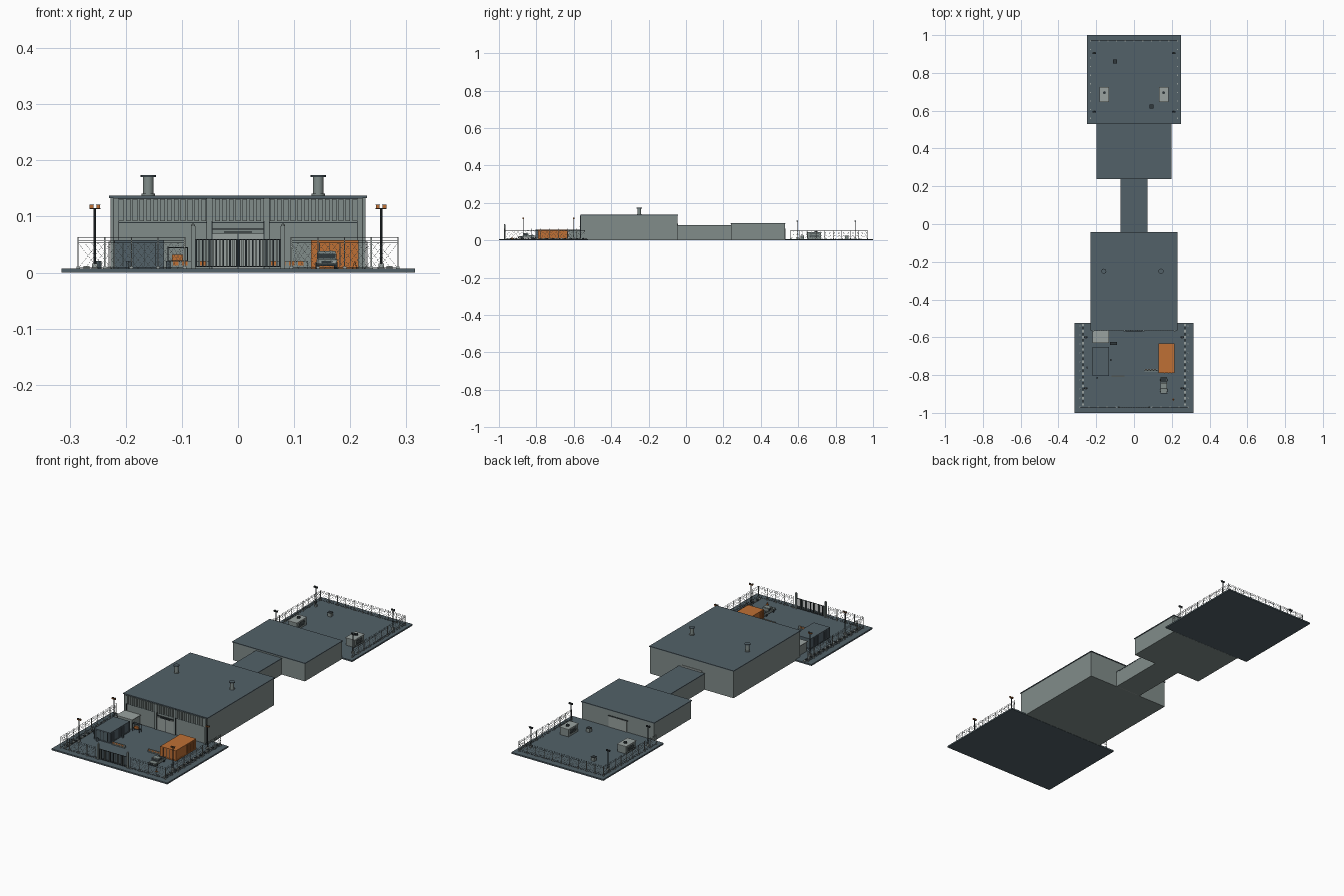
import bpy, bmesh
from mathutils import Vector, Matrix

cube = bpy.data.objects.get("Cube")
if cube:
    bpy.data.objects.remove(cube)


def material(name, r, g, b):
    m = bpy.data.materials.new(name)
    m.use_nodes = True
    m.diffuse_color = (r, g, b, 1)
    bsdf = next(n for n in m.node_tree.nodes if n.type == 'BSDF_PRINCIPLED')
    bsdf.inputs["Base Color"].default_value = (r, g, b, 1)
    return m


SLATE = material("slate", .085, .12, .14)
WALL = material("wall grey", .22, .265, .255)
LIGHT = material("light grey", .32, .36, .35)
DARK = material("dark metal", .03, .04, .045)
ORANGE = material("orange", .52, .16, .035)


class Part:
    """Collects boxes, bars and cylinders into one object."""

    def __init__(self, name, *mats):
        self.name, self.mats, self.bm = name, mats, bmesh.new()

    def paint(self, verts, slot):
        for f in {f for v in verts for f in v.link_faces}:
            f.material_index = slot

    def box(self, x0, x1, y0, y1, z0, z1, slot=0):
        mid = Vector((x0 + x1, y0 + y1, z0 + z1)) / 2
        m = Matrix.Translation(mid) @ Matrix.Diagonal((x1 - x0, y1 - y0, z1 - z0, 1))
        self.paint(bmesh.ops.create_cube(self.bm, size=1, matrix=m)["verts"], slot)
        return self

    def bar(self, a, b, w, slot=0):
        a, b = Vector(a), Vector(b)
        d = b - a
        m = (Matrix.Translation((a + b) / 2) @ d.to_track_quat('Z', 'X').to_matrix().to_4x4()
             @ Matrix.Diagonal((w, w, d.length, 1)))
        self.paint(bmesh.ops.create_cube(self.bm, size=1, matrix=m)["verts"], slot)
        return self

    def cyl(self, x, y, z0, z1, r, r2=None, n=16, axis='Z', slot=0):
        m = Matrix.Translation((x, y, (z0 + z1) / 2))
        if axis == 'X':
            m = Matrix.Translation((x, y, z0)) @ Matrix.Rotation(1.5708, 4, 'Y')
        v = bmesh.ops.create_cone(self.bm, cap_ends=True, segments=n, radius1=r,
                                  radius2=r if r2 is None else r2, depth=abs(z1 - z0), matrix=m)
        self.paint(v["verts"], slot)
        return self

    def done(self, smooth=False):
        me = bpy.data.meshes.new(self.name)
        self.bm.to_mesh(me)
        self.bm.free()
        ob = bpy.data.objects.new(self.name, me)
        bpy.context.collection.objects.link(ob)
        for m in self.mats:
            me.materials.append(m)
        if smooth:
            bpy.ops.object.select_all(action='DESELECT')
            ob.select_set(True)
            bpy.context.view_layer.objects.active = ob
            bpy.ops.object.shade_smooth_by_angle()
        return ob


def steps(a, b, n):
    return [a + (b - a) * i / n for i in range(n + 1)]


G = .007  # ground level of the yards

# Yard slabs
Part("front_yard", SLATE).box(-.315, .315, -1, -.525, 0, G).done()
Part("rear_yard", SLATE).box(-.25, .25, .53, 1, 0, G).done()

# Buildings with overhanging roofs
for name, hw, y0, y1, h, lip in (("main_hall", .227, -.562, -.045, .133, .003),
                                 ("corridor", .07, -.045, .24, .078, .001),
                                 ("rear_hall", .196, .24, .528, .088, .003)):
    Part(name + "_walls", WALL).box(-hw, hw, y0, y1, .001, h).done()
    Part(name + "_roof", SLATE).box(-hw - lip, hw + lip, y0 - lip, y1 + lip, h, h + .004).done()

# Main hall facade
F = -.562
ribs = Part("facade_ribs", WALL)
for x in steps(-.208, .208, 34):
    ribs.box(x - .0042, x + .0042, F - .005, F, .092, .131)
ribs.done()
trim = Part("facade_trim", DARK, WALL)
trim.box(-.22, .22, F - .002, F, .088, .0905).box(-.22, .22, F - .002, F, .131, .133)
for x in (-.217, -.051, .051, .217):
    trim.box(x - .004, x + .004, F - .006, F, G, .133, 1)
    for s in (-1, 1):
        trim.box(x + s * .0045 - .0008, x + s * .0045 + .0008, F - .005, F, G, .133)
trim.box(-.045, .045, F - .006, F, .077, .0785).box(-.025, .025, F - .008, F, .071, .0735)
trim.done()
Part("hall_door", LIGHT, DARK).box(-.046, .046, F - .003, F, G, .07).box(
    -.001, .001, F - .004, F, G, .07, 1).done()
Part("hall_back_door", LIGHT).box(-.055, .055, -.045, -.042, .001, .09).done()
Part("rear_hall_door", LIGHT, DARK).box(-.05, .05, .528, .532, G, .06).box(
    -.054, .054, .528, .531, .06, .063, 1).done()

# Roof chimneys
for x in (-.16, .143):
    Part("chimney", WALL, SLATE).cyl(x, -.25, .135, .171, .0095).cyl(
        x, -.25, .137, .141, .012).cyl(x, -.25, .17, .174, .0135, slot=1).done(True)


# Chain link fences: posts, rails and thin crossed wires
def fence(name, a, b, top, count):
    p = Part(name, LIGHT, DARK)
    a, b = Vector((*a, G)), Vector((*b, G))
    up = Vector((0, 0, top - G))
    for i in range(count + 1):
        q = a.lerp(b, i / count)
        p.bar(q, q + up, .002)
        p.box(q.x - .003, q.x + .003, q.y - .003, q.y + .003, G, G + .004)
    for f in (.04, .82, .9, 1):
        p.bar(a + up * f, b + up * f, .0007, 1)
    n = max(2, round((b - a).length / .012))
    mesh = up * .82
    for i in range(n):
        q, r = a.lerp(b, i / n), a.lerp(b, min(1, (i + 3) / n))
        p.bar(q, r + mesh, .0004)
        p.bar(r, q + mesh, .0004)
    p.done()


for s, side in ((-1, "right"), (1, "left")):
    fence(side + "_front_yard_side_fence", (s * .285, -.97), (s * .285, -.54), .063, 9)
    fence(side + "_front_fence", (s * .285, -.97), (s * .095, -.97), .063, 4)
    fence(side + "_rear_yard_side_fence", (s * .23, .56), (s * .23, .97), .055, 9)

    # Row of low barriers inside the fence
    row = Part(side + "_barrier_row", LIGHT, DARK)
    for i, y in enumerate(steps(-.955, -.535, 26)):
        row.box(s * .27 - .005, s * .27 + .005, y - .006, y + .006, G, G + .005, i % 2)
    row.done()

    # Light poles
    for x, y, h, mat in ((.255, -.87, .115, ORANGE), (.255, -.6, .115, ORANGE),
                         (.21, .595, .1, DARK), (.21, .905, .1, DARK)):
        x *= s
        lamp = Part(side + "_light_pole", DARK, mat, LIGHT)
        lamp.cyl(x, y, G, h, .0022, n=8).box(x - .005, x + .005, y - .005, y + .005, G, .016, 2)
        lamp.box(x - .01, x + .01, y - .001, y + .001, h - .002, h)
        for o in (-.006, .006):
            lamp.box(x + o - .0035, x + o + .0035, y - .004, y + .003, h - .001, h + .005, 1)
            lamp.box(x + o - .004, x + o + .004, y - .004, y + .004, h + .005, h + .006)
        lamp.done()

    # Rear yard machine units
    x = s * .157
    unit = Part(side + "_rear_unit", WALL, LIGHT, DARK)
    unit.box(x - .023, x + .023, .648, .722, G, .042)
    unit.box(x - .025, x + .025, .645, .725, .042, .045, 1)
    unit.cyl(x, .695, .045, .052, .008, n=12, slot=2)
    for z in steps(.016, .034, 4):
        unit.box(x - .024, x + .024, .66, .71, z, z + .002, 2)
    unit.done()
fence("rear_fence", (-.23, .97), (.23, .97), .055, 10)

# Sliding gate with tall posts
gate = Part("gate", WALL, DARK)
Y = -.97
for x in (-.08, .08):
    gate.box(x - .004, x + .004, Y - .004, Y + .004, G, .083).cyl(x, Y, .083, .087, .004, .002, n=8)
for x0, x1 in ((-.075, -.002), (.002, .075)):
    for z in (.01, .058):
        gate.box(x0, x1, Y - .0015, Y + .0015, z, z + .002, 1)
    for i, x in enumerate(steps(x0, x1, 12)):
        gate.box(x - .0015, x + .0015, Y - .001, Y + .001, .01, .06, 1 - i % 2)
gate.done()


# Ribbed cargo containers
def container(name, x0, x1, y0, y1, top, mat):
    c = Part(name, mat, DARK)
    c.box(x0 + .002, x1 - .002, y0 + .002, y1 - .002, G, top - .001)
    for x in (x0, x1 - .004):
        for y in (y0, y1 - .004):
            c.box(x, x + .004, y, y + .004, G, top)
    for z in (G, top - .004):
        c.box(x0, x1, y0, y1, z, z + .004)
    for y in steps(y0 + .01, y1 - .01, 12):
        c.box(x0 + .0006, x1 - .0006, y - .003, y + .003, G, top - .002)
    for x in steps(x0 + .015, x1 - .015, 3):
        c.box(x - .0007, x + .0007, y0 - .0005, y0 + .002, .012, top - .005, 1)
    c.done()


container("orange_container", .13, .215, -.79, -.632, .058, ORANGE)
container("slate_container", -.22, -.132, -.805, -.652, .058, SLATE)

# Grey shed against the hall
Part("shed", WALL, LIGHT, DARK).box(-.217, -.137, -.627, -.565, G, .053).box(
    -.221, -.133, -.631, -.565, .053, .056, 1).box(-.19, -.165, -.628, -.627, G, .042, 2).done()

# Pickup truck, nose towards the front
truck = Part("pickup_truck", WALL, DARK, LIGHT)
X = .158
truck.box(X - .018, X + .018, -.895, -.81, .013, .023)
truck.box(X - .017, X + .017, -.872, -.843, .023, .036).box(X - .016, X + .016, -.87, -.845, .036, .038)
truck.box(X - .015, X + .015, -.8725, -.872, .025, .034, 1)
truck.box(X - .0175, X + .0175, -.866, -.848, .026, .034, 1)
truck.box(X - .015, X + .015, -.84, -.813, .0225, .0235, 1)
truck.box(X - .019, X + .019, -.898, -.894, .012, .016, 1).box(X - .009, X + .009, -.8955, -.895, .017, .021, 1)
for s in (-1, 1):
    truck.box(X + s * .0165 - .001, X + s * .0165 + .001, -.842, -.81, .023, .027)
    truck.box(X + s * .014 - .003, X + s * .014 + .003, -.896, -.895, .017, .021, 2)
    for y in (-.88, -.826):
        truck.cyl(X + s * .0165, y, .013, .019, .006, n=12, axis='X', slot=1)
truck.done()

# Road barriers near the entrance
for x0, y in ((-.12, -.805), (.055, -.775)):
    b = Part("road_barrier", WALL, ORANGE)
    b.box(x0, x0 + .07, y - .005, y + .005, G, .012).box(x0, x0 + .07, y - .0025, y + .0025, .012, .021)
    for x in steps(x0 + .004, x0 + .052, 3):
        b.box(x, x + .01, y - .0035, y + .0035, .0125, .0195, 1)
    b.done()

# Loose yard items
rack = Part("storage_rack", DARK, ORANGE)
for x in (-.125, -.09):
    for y in (-.64, -.625):
        rack.bar((x, y, G), (x, y, .045), .0015)
for z in (.02, .044):
    rack.box(-.126, -.089, -.641, -.624, z, z + .0015)
rack.box(-.118, -.098, -.638, -.628, .0215, .032, 1).done()
for x, y in ((-.123, -.72), (-.248, -.76), (-.195, -.815)):
    Part("barrel", SLATE).cyl(x, y, G, .021, .005, n=12).done(True)
Part("traffic_cone", ORANGE).box(.203, .213, -.935, -.925, G, .0085).cyl(
    .208, -.93, .0085, .02, .004, .001, n=12).done(True)
for x, y in ((-.1, .86), (.092, .622)):
    Part("rear_crate", WALL, DARK).box(x - .009, x + .009, y - .009, y + .009, G, .024).box(
        x - .01, x + .01, y - .01, y + .01, .024, .026, 1).done()
